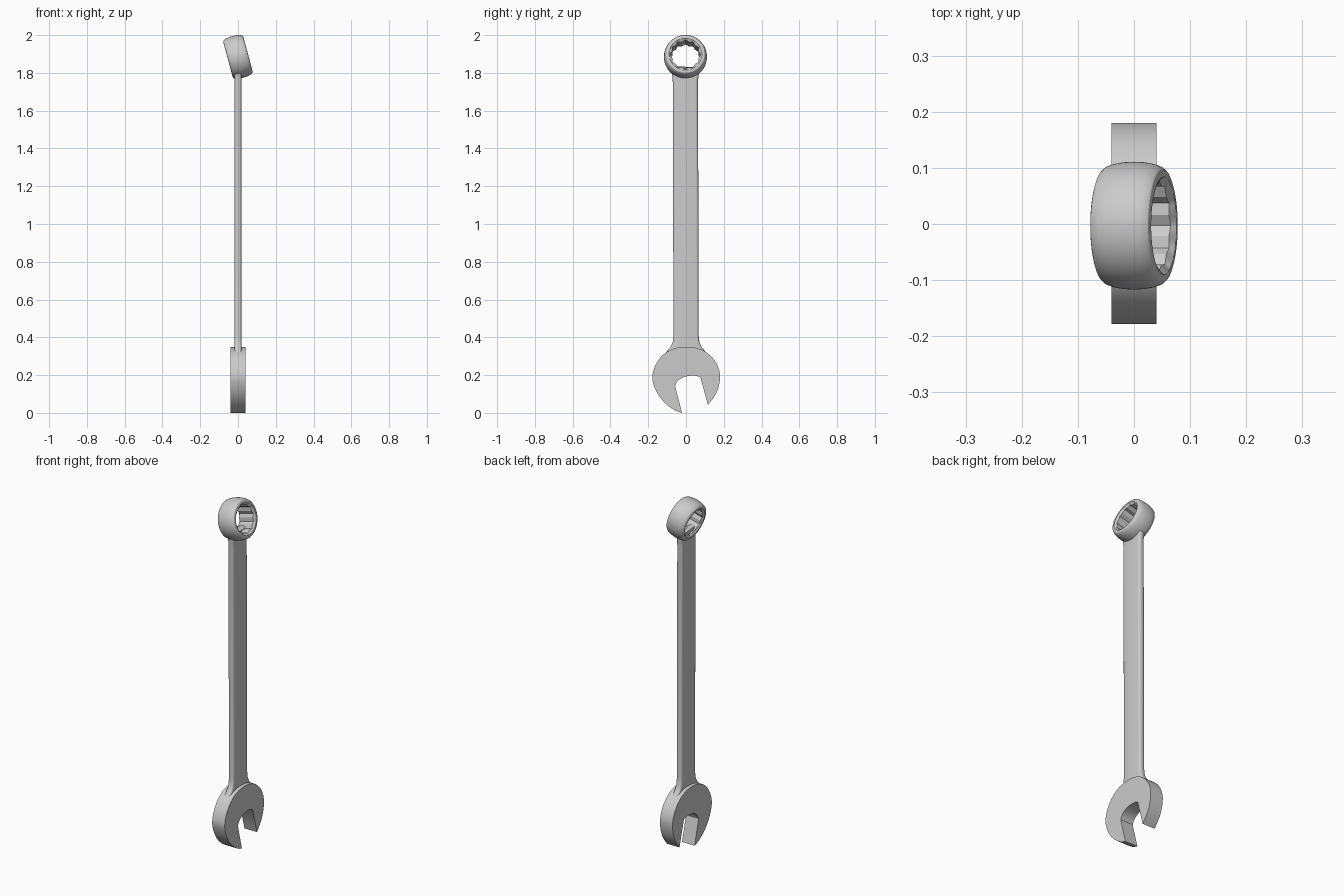
import bpy, bmesh
from math import sin, cos, pi, radians
from mathutils import Matrix, Vector

if "Cube" in bpy.data.objects:
    bpy.data.objects.remove(bpy.data.objects["Cube"])


def make_object(name, bm, angle=35):
    bmesh.ops.recalc_face_normals(bm, faces=bm.faces)
    mesh = bpy.data.meshes.new(name)
    bm.to_mesh(mesh)
    bm.free()
    ob = bpy.data.objects.new(name, mesh)
    bpy.context.collection.objects.link(ob)
    bpy.ops.object.select_all(action='DESELECT')
    bpy.context.view_layer.objects.active = ob
    ob.select_set(True)
    bpy.ops.object.shade_smooth_by_angle(angle=radians(angle))
    return ob


def spline(points, steps=5):
    """Smooth Catmull-Rom curve through 2D points."""
    p = [Vector(q) for q in [points[0], *points, points[-1]]]
    out = []
    for a, b, c, d in zip(p, p[1:], p[2:], p[3:]):
        for i in range(steps):
            t = i / steps
            out.append(0.5 * (2 * b + (c - a) * t + (2 * a - 5 * b + 4 * c - d) * t ** 2
                              + (3 * b - a - 3 * c + d) * t ** 3))
    return out + [p[-1]]


def loft(bm, loops, closed):
    """Skin equal-sized vertex loops; cap the ends unless closed."""
    rows = [[bm.verts.new(co) for co in loop] for loop in loops]
    n = len(rows[0])
    pairs = list(zip(rows, rows[1:])) + ([(rows[-1], rows[0])] if closed else [])
    for a, b in pairs:
        for i in range(n):
            j = (i + 1) % n
            bm.faces.new((a[i], a[j], b[j], b[i]))
    if not closed:
        bm.faces.new(rows[0])
        bm.faces.new(rows[-1])


# Open jaw head: outline in (y, z), extruded along x
outer = spline([(-.021, 0), (-.060, .014), (-.111, .052), (-.153, .106), (-.178, .178),
                (-.168, .238), (-.138, .290), (-.098, .325), (-.052, .344), (0, .350),
                (.055, .344), (.106, .322), (.153, .275), (.177, .220), (.178, .164),
                (.158, .100), (.116, .042)])
slot = spline([(.077, .185), (.066, .193), (.037, .197), (0, .193), (-.030, .180),
               (-.048, .163), (-.058, .143)], 3)
bm = bmesh.new()
loft(bm, [[(x, p.x, p.y) for p in outer + slot] for x in (-.04, .04)], False)
make_object("open_jaw", bm)

# Shank: rounded bar lofted along z, flaring into both heads
HALF, ROUND = .018, .013
stations = [(.30, -.120, .120), (.33, -.098, .098), (.35, -.081, .081), (.375, -.070, .071),
            (.41, -.066, .067), (1.0, -.068, .066), (1.75, -.070, .063),
            (1.775, -.073, .066), (1.793, -.080, .074)]


def section(z, left, right, bow):
    loop = []
    for k, (sx, side) in enumerate([(1, right), (-1, right), (-1, left), (1, left)]):
        sy = 1 if side > 0 else -1
        for i in range(5):
            a = k * pi / 2 + i * pi / 8
            y = side - sy * ROUND + ROUND * sin(a)
            loop.append((sx * (HALF - ROUND) + ROUND * cos(a), y, z + bow * y * y))
    # corner order follows the angle, starting at +x
    return loop


def shank_loop(z, left, right):
    bow = 7 if z > 1.79 else (2 if z > 1.77 else 0)
    loop = []
    for k, (sx, cy) in enumerate([(1, right - ROUND), (-1, right - ROUND),
                                  (-1, left + ROUND), (1, left + ROUND)]):
        for i in range(5):
            a = k * pi / 2 + i * pi / 8
            y = cy + ROUND * sin(a)
            loop.append((sx * (HALF - ROUND) + ROUND * cos(a), y, z + bow * y * y))
    return loop


bm = bmesh.new()
loft(bm, [shank_loop(*s) for s in stations], False)
make_object("shank", bm)

# Box ring: barrel outside, chamfered twelve-point hole, tilted 15 degrees
N = 96


def star(a):
    return max(.0695 / cos((a + off) % (pi / 3) - pi / 6) for off in (0, pi / 6))


half_profile = [(.055, .087), (.055, .096), (.053, .101), (.048, .1055), (.036, .110), (.018, .113)]
profile = half_profile + [(0, .114)] + [(-x, r) for x, r in reversed(half_profile)]
angles = [2 * pi * i / N for i in range(N)]
loops = [[(x, r * cos(a), r * sin(a)) for a in angles] for x, r in profile]
loops += [[(x, star(a) * cos(a), star(a) * sin(a)) for a in angles] for x in (-.046, .046)]
bm = bmesh.new()
loft(bm, loops, True)
bm.transform(Matrix.Translation((0, -.003, 1.885)) @ Matrix.Rotation(radians(-15), 4, 'Y'))
make_object("box_ring", bm, 25)
